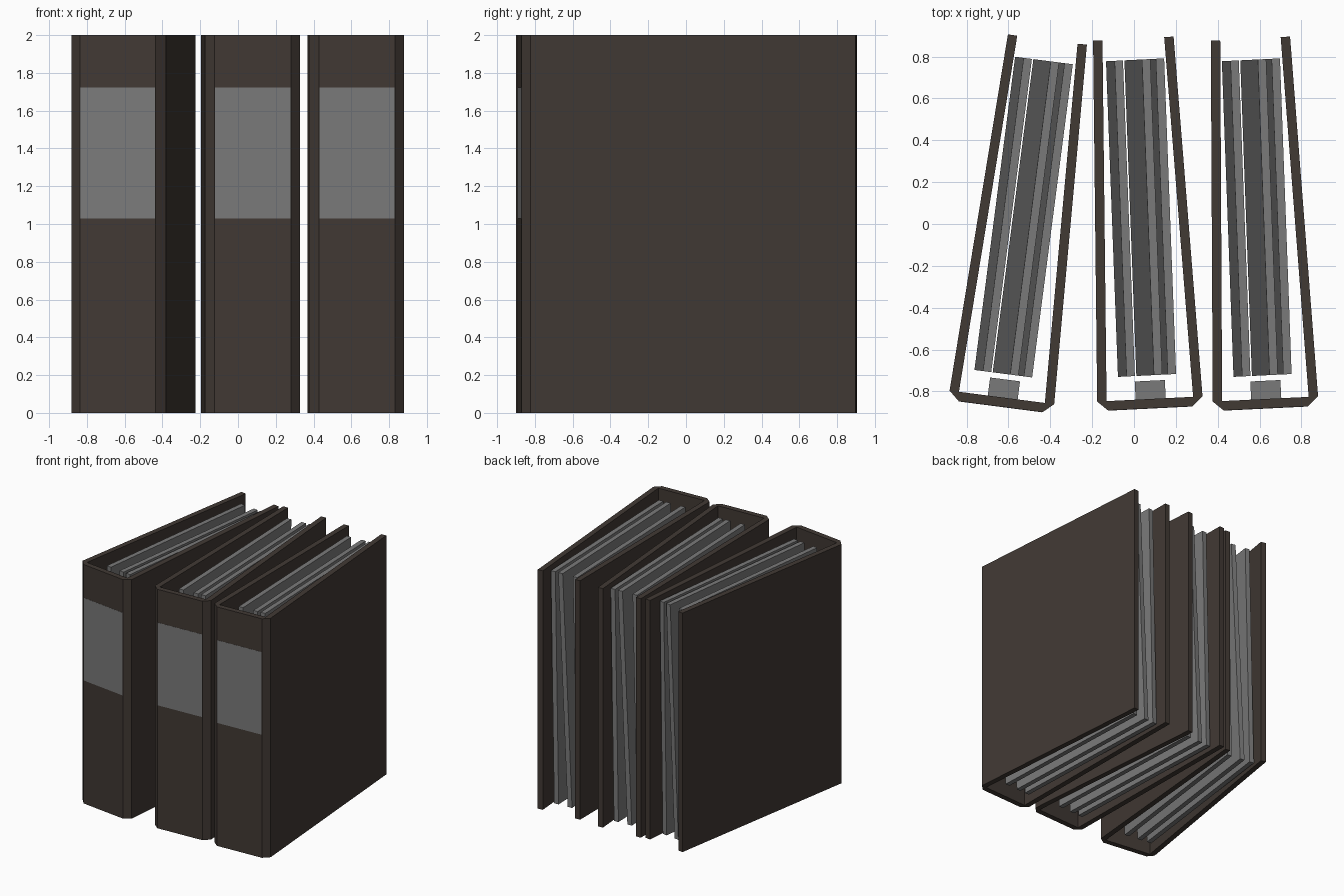
import bpy, bmesh
from math import sin, cos, radians
from mathutils import Matrix

if "Cube" in bpy.data.objects:
    bpy.data.objects.remove(bpy.data.objects["Cube"])

HEIGHT = 2.0
THICK = 0.045
COVER = 1.725


def material(name, color):
    mat = bpy.data.materials.new(name)
    mat.diffuse_color = (*color, 1)
    mat.use_nodes = True
    mat.node_tree.nodes["Principled BSDF"].inputs["Base Color"].default_value = mat.diffuse_color
    return mat


board = material("brown_board", (0.053, 0.041, 0.034))
paper = material("grey_paper", (0.195, 0.195, 0.195))


def loft(name, bottom, top, z0, z1, place, mat):
    """Solid between a bottom outline at z0 and a matching top outline at z1."""
    bm = bmesh.new()
    lo = [bm.verts.new((x, y, z0)) for x, y in bottom]
    hi = [bm.verts.new((x, y, z1)) for x, y in top]
    n = len(lo)
    bm.faces.new(lo[::-1])
    bm.faces.new(hi)
    for i in range(n):
        j = (i + 1) % n
        bm.faces.new((lo[i], lo[j], hi[j], hi[i]))
    bmesh.ops.recalc_face_normals(bm, faces=bm.faces[:])
    me = bpy.data.meshes.new(name)
    bm.to_mesh(me)
    bm.free()
    me.materials.append(mat)
    ob = bpy.data.objects.new(name, me)
    bpy.context.collection.objects.link(ob)
    ob.matrix_world = place
    return ob


def rect(x0, x1, y0, y1, shear=0.0):
    return [(x0, y0), (x1, y0), (x1 + shear, y1), (x0 + shear, y1)]


def cover_side(side, tilt):
    """Chamfer, outer edge, tip and inner edge of one cover, from the spine out."""
    a = radians(tilt)
    dx, dy = -side * sin(a) * COVER, cos(a) * COVER
    tx, ty = side * cos(a) * THICK, sin(a) * THICK
    bx, by = side * 0.252, 0.045
    return [(side * 0.202, 0), (bx, by), (bx + dx, by + dy),
            (bx + dx - tx, by + dy - ty), (side * 0.207, 0.045)]


def binder(tag, x, y, turn, left_tilt, right_tilt, shear):
    place = Matrix.Translation((x, y, 0)) @ Matrix.Rotation(radians(turn), 4, 'Z')
    # folded case: spine plus two covers
    outline = cover_side(1, right_tilt) + cover_side(-1, left_tilt)[::-1]
    loft(f"{tag}_case", outline, outline, 0, HEIGHT, place, board)
    # spine label
    label = rect(-0.2, 0.2, -0.001, 0.01)
    loft(f"{tag}_label", label, label, 1.03, 1.722, place, paper)
    # ring mechanism block inside the spine
    block = rect(-0.068, 0.076, 0.04, 0.132)
    loft(f"{tag}_ring_block", block, block, 0.5, 1.5, place, paper)
    # three leaning page stacks: bottom offset and top offset
    for i, (b, t) in enumerate([(0, 0.041), (0.088, 0.172), (0.208, 0.238)]):
        loft(f"{tag}_pages_{i + 1}",
             rect(b - 0.147, b - 0.107, 0.158, 1.667, shear),
             rect(t - 0.147, t - 0.107, 0.158, 1.667, shear),
             0.025, 1.965, place, paper)


binder("left_binder", -0.637, -0.873, -7.4, 1.9, 2.2, 0.0)
binder("middle_binder", 0.078, -0.881, 2.85, 2.2, 1.75, 0.018)
binder("right_binder", 0.630, -0.881, 2.8, 2.5, 1.65, 0.018)
